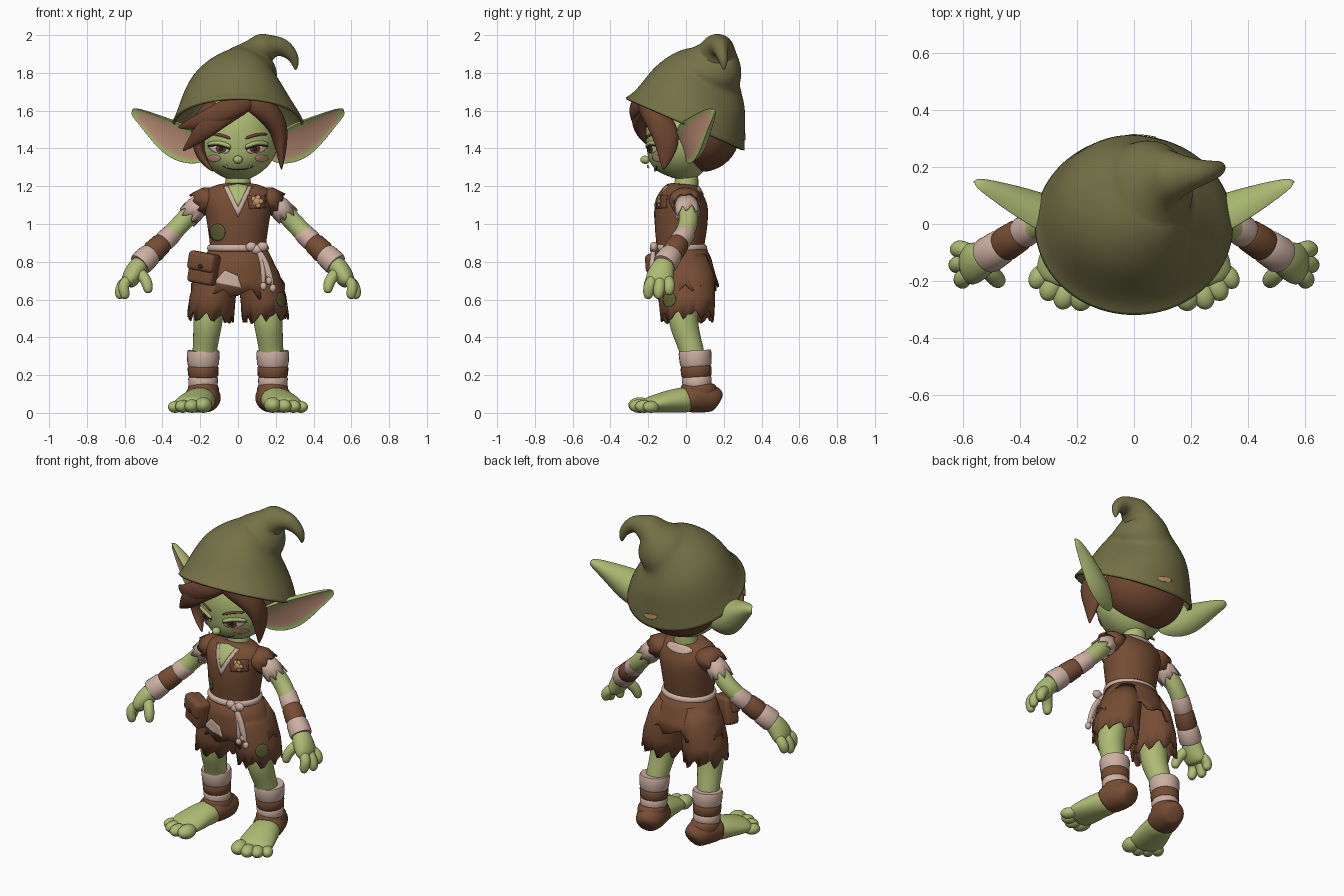
import bpy, bmesh, random
from math import sin, cos, pi, radians
from mathutils import Vector, Matrix
from mathutils.bvhtree import BVHTree
random.seed(4)
if "Cube" in bpy.data.objects:
    bpy.data.objects.remove(bpy.data.objects["Cube"])

def material(name, hexcode):
    rgb = [int(hexcode[i:i + 2], 16) / 255 for i in (0, 2, 4)]
    col = [((c + .055) / 1.055) ** 2.4 for c in rgb] + [1]
    m = bpy.data.materials.new(name)
    m.use_nodes = True
    m.diffuse_color = col
    m.node_tree.nodes["Principled BSDF"].inputs["Base Color"].default_value = col
    return m

SKIN, HAT, BROWN = material("green skin", "aebb74"), material("olive felt", "757147"), material("brown leather", "764d34")
HAIR, PALE, PINK = material("auburn hair", "6e4530"), material("pale linen", "cdb0a2"), material("pink flush", "d09e84")
DARK, BADGE = material("dark brown", "3a241b"), material("tan badge", "c79a6b")
PATCH, EYE = material("green patch", "5f6033"), material("eye white", "dcc6b6")
flat = []

def finish(name, bm, mats, sub=0, thick=0):
    bmesh.ops.recalc_face_normals(bm, faces=bm.faces)
    me = bpy.data.meshes.new(name)
    bm.to_mesh(me)
    bm.free()
    ob = bpy.data.objects.new(name, me)
    bpy.context.collection.objects.link(ob)
    for m in mats:
        me.materials.append(m)
    if sub:
        me.polygons.foreach_set("use_smooth", [True] * len(me.polygons))
        mod = ob.modifiers.new("smooth", "SUBSURF")
        mod.levels = mod.render_levels = sub
    else:
        flat.append(ob)
    if thick:
        ob.modifiers.new("thickness", "SOLIDIFY").thickness = thick
    return ob

def loft(name, mat, rings, side=1, ref=(0, 1, 0), n=16, jag=0, caps=True, sub=2, cup=None, thick=0):
    """Skin rings (x, y, z, width radius, depth radius) along their own path."""
    bm = bmesh.new()
    path = [Vector((side * r[0], r[1], r[2])) for r in rings]
    ref = Vector((side * ref[0], ref[1], ref[2]))
    loops = []
    for i, r in enumerate(rings):
        t = (path[min(i + 1, len(path) - 1)] - path[max(i - 1, 0)]).normalized()
        u = ref.cross(t).normalized()
        v = t.cross(u)
        loops.append([])
        for j in range(n):
            a = 2 * pi * j / n
            d = sin(a) * r[-1] * (-.15 if cup and sin(a) > 0 else 1)
            p = path[i] + u * cos(a) * r[3] + v * d
            if jag and i == len(rings) - 1:
                p += t * jag * (j % 4 / 3 * random.uniform(.6, 1.2) - .4)
            loops[-1].append(bm.verts.new(p))
    for i, (lo, hi) in enumerate(zip(loops, loops[1:])):
        for j in range(n):
            f = bm.faces.new((lo[j], lo[(j + 1) % n], hi[(j + 1) % n], hi[j]))
            f.material_index = int(bool(cup) and i < 5 and sin(2 * pi * (j + .5) / n) > .75)
    if caps and not jag:
        bm.faces.new(loops[0][::-1])
    if not jag:
        bm.faces.new(loops[-1])
    return finish(name, bm, [mat, cup] if cup else [mat], sub, thick)

def solid(name, mat, loc, size, turn=0, tilt=0, boxy=False):
    """Ellipsoid, or a rounded box."""
    m = Matrix.Translation(loc) @ Matrix.Rotation(turn, 4, "Z") @ Matrix.Rotation(tilt, 4, "Y") @ Matrix.Diagonal((*size, 1))
    bm = bmesh.new()
    if boxy:
        bmesh.ops.create_cube(bm, size=1, matrix=m)
        bmesh.ops.bevel(bm, geom=bm.edges[:], offset=.02, segments=3, affect="EDGES", profile=.5)
    else:
        bmesh.ops.create_uvsphere(bm, u_segments=24, v_segments=14, radius=1, matrix=m)
    finish(name, bm, [mat], 0 if boxy else 1)

def surface(ob):
    bpy.context.view_layer.update()
    return BVHTree.FromObject(ob, bpy.context.evaluated_depsgraph_get())

def project(tree, u, z, yaw, lift):
    out, right = Vector((sin(yaw), -cos(yaw), 0)), Vector((cos(yaw), sin(yaw), 0))
    p = right * u + Vector((0, 0, z))
    return (tree.ray_cast(p + out, -out)[0] or p + out * .1) + out * lift

def oval(x, z, rx, rz, tilt=0):
    pts = [(rx * cos(pi * i / 10), rz * sin(pi * i / 10)) for i in range(20)]
    return [(x + a * cos(tilt) - b * sin(tilt), z + a * sin(tilt) + b * cos(tilt)) for a, b in pts]

def decal(name, mat, tree, outline, lift=.004, yaw=0):
    """Thin plate that hugs a surface."""
    bm = bmesh.new()
    cx, cz = (sum(c) / len(outline) for c in zip(*outline))
    fine = [(a[0] + (b[0] - a[0]) * k / 4, a[1] + (b[1] - a[1]) * k / 4)
            for a, b in zip(outline, outline[1:] + outline[:1]) for k in range(4)]
    rows = [[bm.verts.new(project(tree, cx + (x - cx) * s, cz + (z - cz) * s, yaw, lift)) for x, z in fine] for s in (1, .75, .5, .25)]
    for a, b in zip(rows, rows[1:]):
        for j in range(len(fine)):
            bm.faces.new((a[j - 1], a[j], b[j], b[j - 1]))
    bm.faces.new(rows[-1])
    finish(name, bm, [mat], 0, .003)

def stroke(name, mat, tree, pts, r):
    loft(name, mat, [(*project(tree, x, z, 0, .002), r) for x, z in pts], n=8, sub=1)

def wraps(name, a, b, r0, r1, side, cuts):
    """Three bandage bands: pale, brown, pale."""
    for i, m in enumerate((PALE, BROWN, PALE)):
        ts = [(cuts[i] + (cuts[i + 1] - cuts[i]) * k, w) for k, w in ((0, -.003), (.15, .002), (.85, .002), (1, -.003))]
        rings = [(*Vector(a).lerp(Vector(b), t), r0 + (r1 - r0) * t + w) for t, w in ts]
        loft(f"{name}_band_{i + 1}", m, rings, side, n=24, sub=0)

# Head and neck
head = loft("head", SKIN, [(0, -.075, 1.245, .06, .07), (0, -.065, 1.275, .12, .125), (0, -.055, 1.315, .17, .155), (0, -.04, 1.37, .205, .178),
                           (0, -.02, 1.45, .218, .205), (0, 0, 1.55, .2, .205), (0, .02, 1.64, .16, .17), (0, .03, 1.69, .07, .07)], n=20)
loft("neck", SKIN, [(0, 0, 1.1, .09, .07), (0, 0, 1.2, .07, .065), (0, .01, 1.33, .06, .06)])
solid("nose", SKIN, (0, -.216, 1.34), (.026, .026, .022))
face = surface(head)

# Hair: back mass and swept locks
solid("back_hair", HAIR, (0, .082, 1.475), (.255, .205, .2))
locks = [[(.1, -.2, 1.67, .05, .03), (-.02, -.275, 1.625, .06, .035), (-.15, -.265, 1.56, .058, .035), (-.25, -.2, 1.525, .032, .02), (-.32, -.13, 1.51, .004, .004)],
         [(.08, -.2, 1.67, .06, .03), (-.06, -.265, 1.6, .068, .035), (-.17, -.25, 1.51, .06, .035), (-.235, -.2, 1.44, .032, .02), (-.295, -.16, 1.385, .004, .004)],
         [(-.1, -.14, 1.64, .06, .05), (-.2, -.11, 1.54, .06, .085), (-.215, -.09, 1.42, .034, .075), (-.19, -.12, 1.34, .024, .04), (-.13, -.17, 1.275, .004, .004)],
         [(.02, -.22, 1.68, .05, .03), (.12, -.225, 1.63, .07, .045), (.21, -.13, 1.54, .062, .08), (.23, -.09, 1.42, .036, .075), (.23, -.12, 1.28, .004, .004)]]
for i, rings in enumerate(locks):
    loft(f"hair_lock_{i + 1}", HAIR, rings, n=12)

# Pointed hat, creased and curling to one side
hat = loft("hat", HAT, [
    (0, -.005, 1.53, .352, .348), (0, .015, 1.575, .33, .322), (0, .042, 1.65, .3, .292), (.015, .07, 1.72, .268, .268), (.04, .105, 1.79, .2, .215),
    (.06, .13, 1.82, .152, .178), (.078, .145, 1.845, .152, .165), (.1, .16, 1.89, .112, .128), (.12, .165, 1.915, .086, .1), (.14, .17, 1.93, .09, .09),
    (.185, .175, 1.94, .06, .065), (.235, .18, 1.94, .05, .046), (.285, .19, 1.9, .035, .032), (.305, .2, 1.855, .022, .022), (.305, .2, 1.815, .006, .006)],
    n=24, caps=False, thick=.015)
decal("hat_mend", BADGE, surface(hat), oval(-.03, 1.46, .05, .016, .2), .004, pi)

# Tunic, belt and skirt
tunic = loft("tunic", BROWN, [(0, -.03, .83, .155, .13), (0, -.03, .88, .147, .125), (0, -.028, .95, .158, .138), (0, -.025, 1.05, .172, .145),
                              (0, -.02, 1.12, .19, .138), (0, -.01, 1.17, .19, .11), (0, 0, 1.205, .12, .08), (0, 0, 1.212, .07, .06)], n=24)
body = surface(tunic)
decal("linen_collar", PALE, body, [(-.078, 1.2), (0, 1.21), (.078, 1.2), (0, 1.035)])
decal("bare_chest", SKIN, body, [(-.055, 1.205), (0, 1.215), (.055, 1.205), (0, 1.09)], .008)
decal("back_collar", PALE, body, oval(0, 1.18, .09, .022), .004, pi)
decal("tunic_patch", PATCH, body, oval(-.11, .955, .042, .045))
decal("badge_backing", HAIR, body, [(.05, 1.15), (.145, 1.155), (.15, 1.085), (.06, 1.08)], .006)
badge = project(body, .1, 1.12, 0, .01)
solid("badge_centre", BADGE, badge, (.022, .012, .022))
for i in range(5):
    a = 2 * pi * i / 5
    solid(f"badge_petal_{i + 1}", BADGE, badge + Vector((.02 * cos(a), 0, .02 * sin(a))), (.015, .008, .015))
loft("rope_belt", PALE, [(0, -.03, .85, .15, .13), (0, -.03, .86, .166, .145), (0, -.03, .885, .166, .145), (0, -.03, .9, .145, .125)], n=24)
skirt = loft("torn_skirt", BROWN, [(0, -.03, .89, .145, .125), (0, -.02, .8, .188, .155), (0, -.01, .72, .225, .165), (0, 0, .66, .25, .175)],
             n=40, jag=.06, sub=0, thick=.01)
decal("linen_flap", PALE, surface(skirt), [(-.13, .69), (-.07, .755), (0, .725), (.02, .66), (-.05, .675)], .006)

# Rope knot with hanging ends, and belt pouch
for i, (x, z, end, low) in enumerate(((.07, .88, .135, .67), (.1, .865, .165, .7), (.13, .88, .185, .66))):
    solid(f"knot_{i + 1}", PALE, (x, -.17, z), (.03, .022, .026))
    loft(f"rope_end_{i + 1}", PALE, [(.1, -.17, .87, .015), (.08 + end * .4, -.18, .8, .015), (end, -.185, low, .015)], n=10)
    solid(f"rope_tassel_{i + 1}", PALE, (end, -.185, low), (.018, .018, .022))
solid("pouch", BROWN, (-.18, -.14, .765), (.15, .085, .165), radians(-25), radians(10), True)
solid("pouch_flap", BROWN, (-.188, -.16, .8), (.155, .065, .1), radians(-25), radians(10), True)
solid("pouch_button", DARK, (-.2, -.194, .775), (.012, .008, .012))

for tag, s in (("left", 1), ("right", -1)):
    # Face details and ears
    decal(f"cheek_{tag}", PINK, face, oval(s * .125, 1.348, .034, .018), .001)
    decal(f"eye_{tag}", EYE, face, oval(s * .1, 1.4, .056, .026, s * .2), .002)
    decal(f"iris_{tag}", HAIR, face, oval(s * .09, 1.399, .026, .023), .004)
    decal(f"pupil_{tag}", DARK, face, oval(s * .09, 1.399, .01, .012), .006)
    stroke(f"eyelid_{tag}", SKIN, face, [(s * .035, 1.405), (s * .075, 1.425), (s * .12, 1.433), (s * .165, 1.42)], .013)
    stroke(f"lash_{tag}", DARK, face, [(s * .037, 1.394), (s * .075, 1.414), (s * .12, 1.422), (s * .165, 1.41)], .007)
    stroke(f"brow_{tag}", HAIR, face, [(s * .035, 1.45), (s * .09, 1.475), (s * .16, 1.475)], .009)
    loft(f"fang_{tag}", EYE, [(.06, -.198, 1.293, .01), (.06, -.204, 1.318, .002)], s, n=8, sub=1)
    loft(f"ear_{tag}", SKIN, [(.15, -.03, 1.385, .06, .06), (.24, -.02, 1.395, .095, .09), (.32, 0, 1.43, .11, .105), (.39, .03, 1.47, .097, .1),
                              (.47, .075, 1.53, .064, .078), (.53, .115, 1.575, .038, .05), (.568, .142, 1.6, .02, .025)], s, ref=(.57, -.84, -.26), cup=PINK)

    # Sleeves, arms and hands
    loft(f"shoulder_cap_{tag}", BROWN, [(.11, -.01, 1.14, .055, .08), (.165, -.005, 1.13, .066, .085), (.21, 0, 1.105, .068, .076)],
         s, n=28, jag=.022, sub=0, thick=.01)
    loft(f"torn_sleeve_{tag}", PALE, [(.17, 0, 1.12, .055, .06), (.22, .005, 1.085, .06, .065), (.255, .01, 1.05, .062, .066)],
         s, n=28, jag=.04, sub=0, thick=.008)
    loft(f"arm_{tag}", SKIN, [(.15, 0, 1.14, .05), (.24, .01, 1.07, .052), (.31, .02, .99, .052), (.42, -.05, .88, .05), (.52, -.115, .78, .048)], s)
    wraps(f"forearm_{tag}", (.335, .005, .962), (.52, -.115, .785), .05, .064, s, (0, .33, .67, 1))
    loft(f"palm_{tag}", SKIN, [(.5, -.1, .81, .045, .05), (.535, -.125, .765, .055, .065), (.567, -.14, .715, .052, .078), (.59, -.145, .67, .035, .07)], s)
    for i, (x, y, z) in enumerate(((.622, -.09, .635), (.628, -.145, .615), (.6, -.2, .615))):
        loft(f"finger_{tag}_{i + 1}", SKIN, [(.565, -.135 + (y + .145) * .6, .72, .03), (.612, y + .005, .68, .032),
                                             (x, y, z + .02, .031), (x - .005, y, z - .014, .018)], s, n=12)
    loft(f"thumb_{tag}", SKIN, [(.53, -.14, .755, .032), (.49, -.185, .71, .032), (.475, -.2, .665, .03), (.475, -.205, .632, .018)], s, n=12)

    # Shorts and legs
    shorts = loft(f"shorts_{tag}", BROWN, [(.08, -.01, .82, .08, .12), (.11, 0, .72, .11, .15), (.135, .005, .6, .122, .15), (.145, .008, .51, .125, .142)],
                  s, n=36, jag=.055, sub=0, thick=.01)
    if s == 1:
        decal("shorts_patch", PATCH, surface(shorts), oval(.1, .6, .04, .04), .005, radians(45))
    loft(f"leg_{tag}", SKIN, [(.14, 0, .68, .085), (.155, -.015, .54, .082), (.162, -.012, .46, .078), (.17, .015, .38, .068), (.182, .045, .28, .064), (.185, .055, .1, .06)], s)
    wraps(f"shin_{tag}", (.184, .047, .33), (.185, .06, .13), .086, .074, s, (0, .42, .7, 1))

    # Foot wrap, bare foot and toes
    loft(f"ankle_wrap_{tag}", BROWN, [(.185, .068, .165, .07, .085), (.185, .066, .135, .088, .102), (.18, .07, .06, .085, .1)], s)
    loft(f"heel_wrap_{tag}", BROWN, [(.158, .176, .055, .045, .05), (.163, .155, .072, .075, .072), (.178, .08, .085, .092, .086),
                                     (.196, .02, .08, .093, .08), (.202, -.01, .072, .088, .072)], s, ref=(0, 0, 1))
    loft(f"foot_{tag}", SKIN, [(.185, .05, .07, .08, .07), (.21, -.04, .068, .09, .068), (.23, -.12, .056, .104, .056),
                               (.245, -.185, .045, .107, .045), (.255, -.22, .036, .08, .036)], s, ref=(0, 0, 1))
    for i, (x, y, r) in enumerate(((.183, -.245, .046), (.243, -.248, .04), (.292, -.222, .038), (.332, -.185, .035))):
        solid(f"toe_{tag}_{i + 1}", SKIN, (s * x, y, r * .9), (r, r * 1.35, r * .9), s * (.15 + .15 * i))
stroke("mouth", DARK, face, [(-.085, 1.308), (-.045, 1.29), (0, 1.287), (.045, 1.29), (.085, 1.308)], .004)

# Shade hard-edged parts smooth by angle
for ob in flat:
    ob.select_set(True)
bpy.context.view_layer.objects.active = flat[0]
bpy.ops.object.shade_smooth_by_angle(angle=radians(40))
